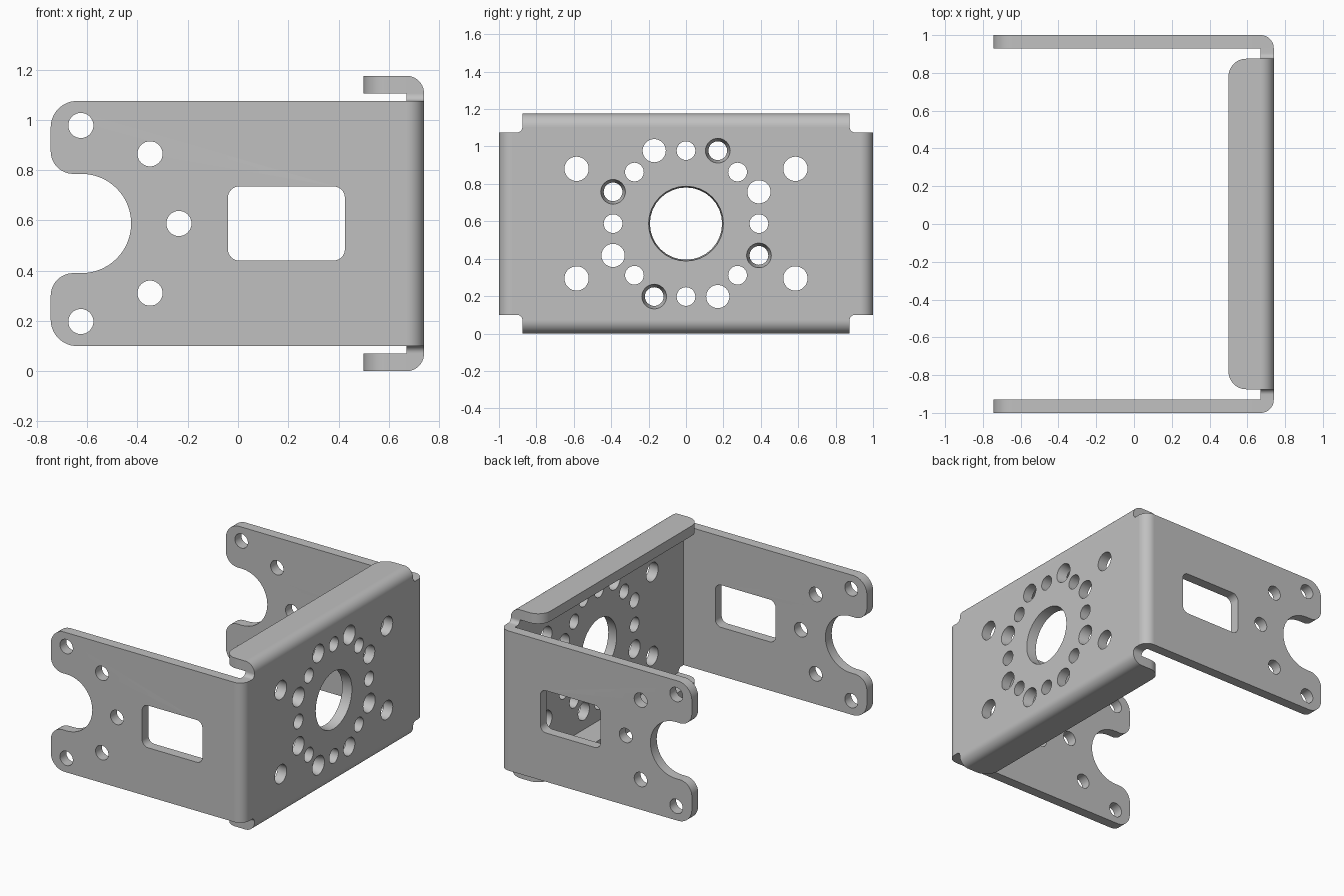
import bpy, bmesh
from math import sin, cos, pi, tan
from mathutils import Matrix, Vector

if "Cube" in bpy.data.objects:
    bpy.data.objects.remove(bpy.data.objects["Cube"])

# Main dimensions
T = 0.07                       # sheet thickness
LEFT, INNER = -0.745, 0.67     # open end of the arms, inside of the web
HALF = 1.0                     # half width over the arms
TOP, MID = 1.175, 0.5875
ARM_LOW, ARM_HIGH = 0.1, 1.075
LIP = 0.875                    # half length of the lips
SEG = 32

steel = bpy.data.materials.new("grey steel")
steel.use_nodes = True
steel.diffuse_color = (0.53, 0.53, 0.53, 1)
steel.node_tree.nodes["Principled BSDF"].inputs["Base Color"].default_value = (0.53, 0.53, 0.53, 1)

# Drawing planes: sheet (u, v, depth) to world
FLAT = Matrix.Identity(4)
XZ = Matrix(((1, 0, 0, 0), (0, 0, -1, 0), (0, 1, 0, 0), (0, 0, 0, 1)))
YZ = Matrix(((0, 0, 1, 0), (1, 0, 0, 0), (0, 1, 0, 0), (0, 0, 0, 1)))


def rounded(corners, steps=14):
    """Polygon from (u, v, radius) corners, each replaced by a tangent arc."""
    out = []
    for i, (u, v, r) in enumerate(corners):
        p = Vector((u, v))
        if not r:
            out.append(p)
            continue
        a = (Vector(corners[i - 1][:2]) - p).normalized()
        b = (Vector(corners[(i + 1) % len(corners)][:2]) - p).normalized()
        half = a.angle(b) / 2
        centre = p + (a + b).normalized() * r / sin(half)
        start = p + a * r / tan(half) - centre
        end = p + b * r / tan(half) - centre
        sweep = start.angle(end)
        for k in range(steps + 1):
            f = k / steps
            out.append(centre + (start * sin((1 - f) * sweep) + end * sin(f * sweep)) / sin(sweep))
    return out


def circle(u, v, r):
    return [Vector((u + r * cos(2 * pi * k / SEG), v + r * sin(2 * pi * k / SEG))) for k in range(SEG)]


def finish(name, bm):
    bmesh.ops.remove_doubles(bm, verts=bm.verts, dist=1e-5)
    bmesh.ops.recalc_face_normals(bm, faces=bm.faces)
    mesh = bpy.data.meshes.new(name)
    bm.to_mesh(mesh)
    bm.free()
    mesh.materials.append(steel)
    obj = bpy.data.objects.new(name, mesh)
    bpy.context.collection.objects.link(obj)
    bpy.ops.object.select_all(action='DESELECT')
    obj.select_set(True)
    bpy.context.view_layer.objects.active = obj
    bpy.ops.object.shade_smooth_by_angle(angle=pi / 6)
    return obj


def plate(name, loops, plane, offset, depth=T):
    """Extruded sheet: the first loop is the outline, the others are holes."""
    curve = bpy.data.curves.new(name, 'CURVE')
    curve.dimensions, curve.fill_mode, curve.extrude = '2D', 'BOTH', depth / 2
    for loop in loops:
        spline = curve.splines.new('POLY')
        spline.points.add(len(loop) - 1)
        for point, co in zip(spline.points, loop):
            point.co = (co.x, co.y, 0, 1)
        spline.use_cyclic_u = True
    helper = bpy.data.objects.new(name + " outline", curve)
    bpy.context.collection.objects.link(helper)
    graph = bpy.context.evaluated_depsgraph_get()
    filled = bpy.data.meshes.new_from_object(helper.evaluated_get(graph))
    bm = bmesh.new()
    bm.from_mesh(filled)
    bm.transform(Matrix.Translation(offset) @ plane)
    bpy.data.objects.remove(helper)
    bpy.data.curves.remove(curve)
    bpy.data.meshes.remove(filled)
    return finish(name, bm)


def sector(u, v, sign):
    """Quarter disc for the outside of a bend."""
    arc = [Vector((u + T * cos(k * pi / 32), v + sign * T * sin(k * pi / 32))) for k in range(17)]
    return [Vector((u, v))] + arc


def tapered_ring(name, y, z, outer, inner):
    """Ring that narrows a straight hole towards the inside of the web."""
    bm = bmesh.new()
    rings = []
    for x, r in ((INNER + T, outer), (INNER, inner), (INNER, outer)):
        rings.append([bm.verts.new((x, p.x, p.y)) for p in circle(y, z, r)])
    for i in range(3):
        a, b = rings[i], rings[(i + 1) % 3]
        for k in range(SEG):
            n = (k + 1) % SEG
            bm.faces.new((a[k], a[n], b[n], b[k]))
    return finish(name, bm)


# Arms: forked end, window and five holes
SLOT = 0.1975
arm = rounded([
    (INNER, ARM_LOW, 0), (INNER, ARM_HIGH, 0),
    (LEFT, ARM_HIGH, 0.105), (LEFT, MID + SLOT, 0.09),
    (-0.425, MID + SLOT, SLOT - 0.0001), (-0.425, MID - SLOT, SLOT - 0.0001),
    (LEFT, MID - SLOT, 0.09), (LEFT, ARM_LOW, 0.105)])
window = rounded([(-0.04, 0.44, 0.045), (0.425, 0.44, 0.045),
                  (0.425, 0.735, 0.045), (-0.04, 0.735, 0.045)])
arm_holes = [circle(-0.235, MID, 0.05)]
for s in (-1, 1):
    arm_holes += [circle(-0.625, MID + s * 0.39, 0.05), circle(-0.35, MID + s * 0.277, 0.05)]

for side, s in (("right", -1), ("left", 1)):
    plate(side + "_arm", [arm, window] + arm_holes, XZ, (0, s * (HALF - T / 2), 0))
    plate(side + "_arm_bend", [sector(INNER, s * (HALF - T), s)], FLAT,
          (0, 0, MID), ARM_HIGH - ARM_LOW)

# Web: relieved corners and the hole pattern
W = HALF - T
R = 0.028
web = rounded([
    (W, ARM_LOW, 0), (W, ARM_HIGH, 0), (LIP, ARM_HIGH, R), (LIP, TOP - T, 0),
    (-LIP, TOP - T, 0), (-LIP, ARM_HIGH, R), (-W, ARM_HIGH, 0), (-W, ARM_LOW, 0),
    (-LIP, ARM_LOW, R), (-LIP, T, 0), (LIP, T, 0), (LIP, ARM_LOW, R)], 8)
web_holes = [circle(0, MID, 0.2)]
tapered_ring("centre_hole_ring", 0, MID, 0.2, 0.193)
P = 0.39
for k in range(8):
    web_holes.append(circle(P * cos(k * pi / 4), MID + P * sin(k * pi / 4), 0.05))
for a in (-1, 1):
    for b in (-1, 1):
        web_holes.append(circle(a * 0.585, MID + b * 0.293, 0.065))
for k in range(4):
    turn = Matrix.Rotation(k * pi / 2, 2)
    plain, tapered = turn @ Vector((P, 0.17)), turn @ Vector((0.17, P))
    web_holes.append(circle(plain.x, MID + plain.y, 0.062))
    web_holes.append(circle(tapered.x, MID + tapered.y, 0.066))
    tapered_ring("tapered_hole_ring", tapered.x, MID + tapered.y, 0.066, 0.05)
plate("web", [web] + web_holes, YZ, (INNER + T / 2, 0, 0))

# Lips along the top and bottom of the web
lip = rounded([(INNER, -LIP, 0), (INNER, LIP, 0), (0.5, LIP, 0.095), (0.5, -LIP, 0.095)])
for side, s, z in (("lower", -1, 0), ("upper", 1, TOP)):
    plate(side + "_lip", [lip], FLAT, (0, 0, z - s * T / 2))
    plate(side + "_lip_bend", [sector(INNER, z - s * T, s)], XZ, (0, 0, 0), 2 * LIP)
